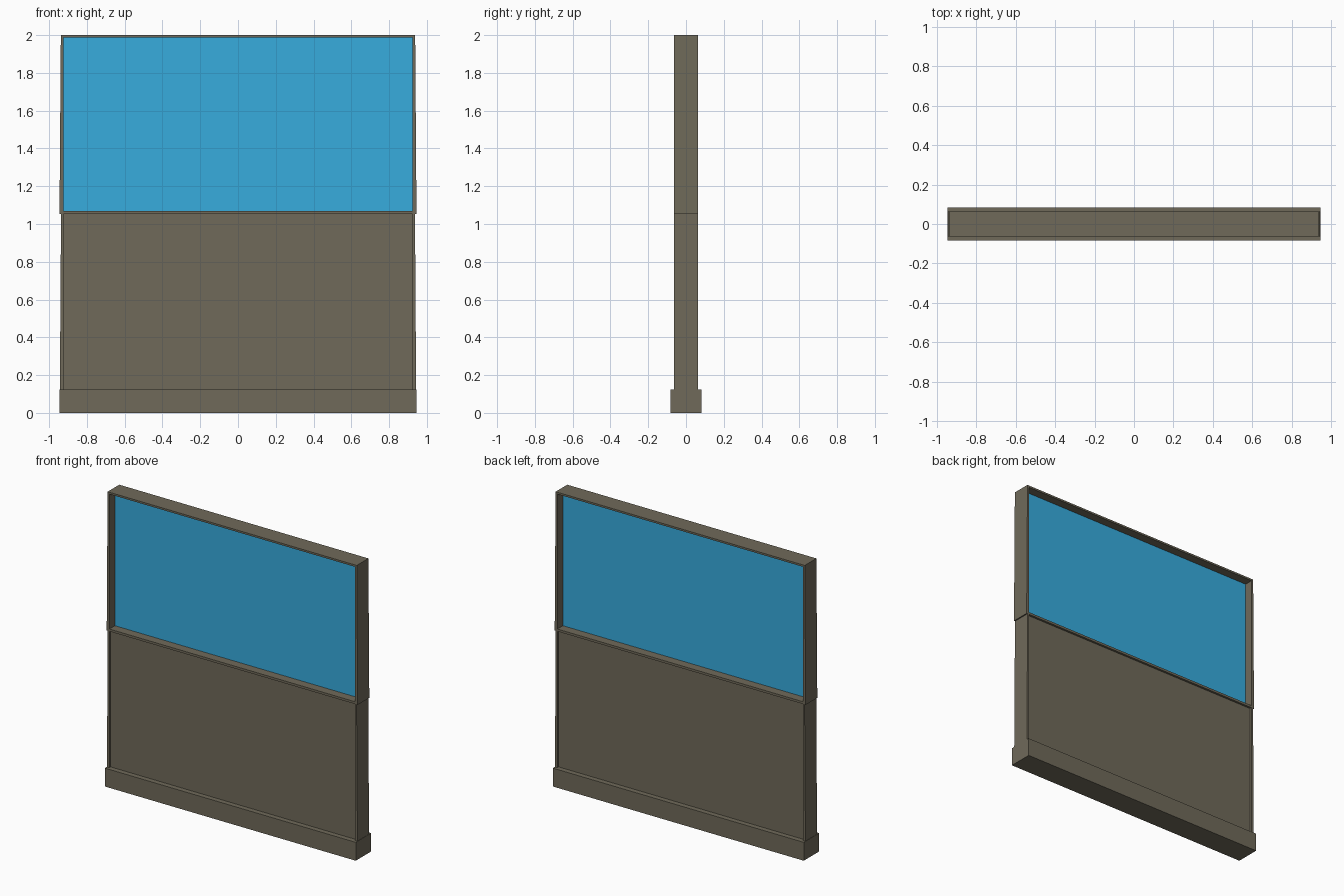
import bpy, bmesh

if "Cube" in bpy.data.objects:
    bpy.data.objects.remove(bpy.data.objects["Cube"])

def material(name, color):
    m = bpy.data.materials.new(name)
    m.diffuse_color = (*color, 1)
    m.use_nodes = True
    m.node_tree.nodes["Principled BSDF"].inputs["Base Color"].default_value = m.diffuse_color
    return m

BROWN = material("taupe", (0.162, 0.144, 0.102))
BLUE = material("blue_glass", (0.038, 0.413, 0.73))

def finish(bm, name, mat):
    bmesh.ops.recalc_face_normals(bm, faces=bm.faces)
    mesh = bpy.data.meshes.new(name)
    bm.to_mesh(mesh)
    bm.free()
    mesh.materials.append(mat)
    ob = bpy.data.objects.new(name, mesh)
    bpy.context.collection.objects.link(ob)
    return ob

def prism(name, profile, y, mat):
    """Extrude an x-z outline symmetrically to depth +-y."""
    bm = bmesh.new()
    face = bm.faces.new([bm.verts.new((px, -y, pz)) for px, pz in profile])
    new = bmesh.ops.extrude_face_region(bm, geom=[face])["geom"]
    bmesh.ops.translate(bm, vec=(0, 2 * y, 0),
                        verts=[v for v in new if isinstance(v, bmesh.types.BMVert)])
    return finish(bm, name, mat)

def box(name, x, y, z0, z1, mat):
    return prism(name, [(-x, z0), (x, z0), (x, z1), (-x, z1)], y, mat)

def frame(name, outer, inner, y, mat):
    """Closed rectangular frame with four-sided outer and inner outlines."""
    bm = bmesh.new()
    rings = [[bm.verts.new((px, d, pz)) for px, pz in loop]
             for loop, d in ((outer, -y), (inner, -y), (inner, y), (outer, y))]
    for k in range(4):
        a, b = rings[k], rings[(k + 1) % 4]
        for i in range(4):
            j = (i + 1) % 4
            bm.faces.new((a[i], a[j], b[j], b[i]))
    return finish(bm, name, mat)

DEPTH, INNER = 0.0625, 0.925
BASE, MID, TOP = 0.125, 1.053, 2.0

# plinth
box("base_plinth", 0.945, 0.083, 0, BASE, BROWN)

# solid lower half: slightly flared side posts and a recessed panel
for side, s in (("left", -1), ("right", 1)):
    prism("lower_post_" + side,
          [(s * INNER, BASE), (s * 0.943, BASE), (s * 0.937, MID), (s * INNER, MID)],
          DEPTH, BROWN)
box("lower_panel", INNER, 0.048, BASE, MID, BROWN)

# glazed upper half: flared frame around a thin pane
frame("upper_frame",
      [(-0.945, MID), (0.945, MID), (0.938, TOP), (-0.938, TOP)],
      [(-INNER, 1.069), (INNER, 1.069), (INNER, 1.987), (-INNER, 1.987)],
      DEPTH, BROWN)
box("glass_pane", INNER, 0.003, 1.069, 1.987, BLUE)
